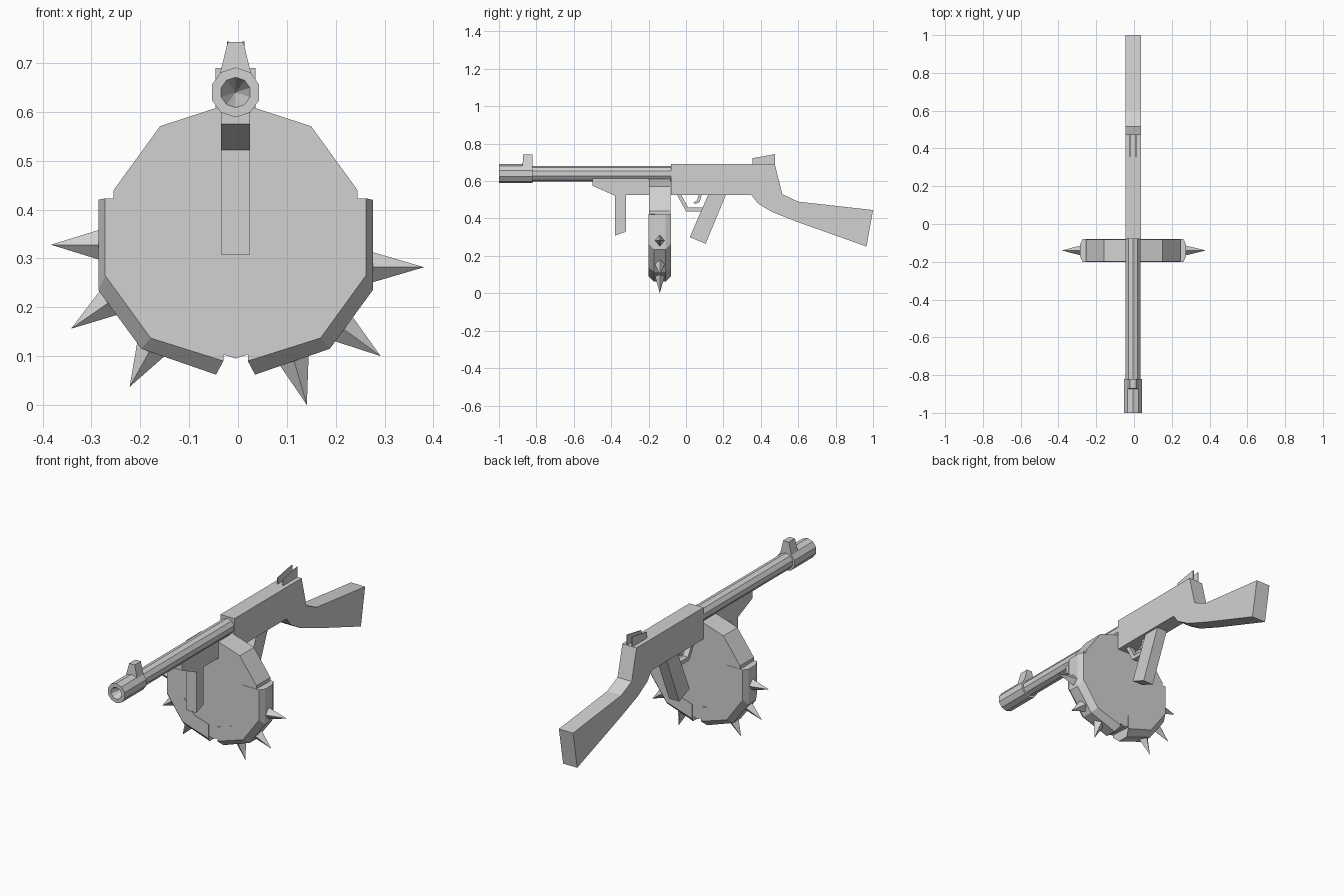
import bpy, bmesh, math
from mathutils import Vector

cube = bpy.data.objects.get("Cube")
if cube:
    bpy.data.objects.remove(cube, do_unlink=True)

CX = -0.005      # middle plane of the gun
DRUM_Y = -0.14   # middle of the drum

grey = bpy.data.materials.new("plain_grey")
grey.use_nodes = True
grey.diffuse_color = (0.64, 0.64, 0.64, 1)
grey.node_tree.nodes["Principled BSDF"].inputs["Base Color"].default_value = (0.64, 0.64, 0.64, 1)


def finish(name, bm):
    bmesh.ops.recalc_face_normals(bm, faces=bm.faces)
    mesh = bpy.data.meshes.new(name)
    bm.to_mesh(mesh)
    bm.free()
    mesh.materials.append(grey)
    obj = bpy.data.objects.new(name, mesh)
    bpy.context.collection.objects.link(obj)
    return obj


def loft(name, rings, cap_start=True, cap_end=True):
    """Skin a row of equal-length point rings."""
    bm = bmesh.new()
    rows = [[bm.verts.new(p) for p in ring] for ring in rings]
    n = len(rows[0])
    for a, b in zip(rows, rows[1:]):
        for i in range(n):
            j = (i + 1) % n
            bm.faces.new((a[i], a[j], b[j], b[i]))
    if cap_start:
        bm.faces.new(rows[0])
    if cap_end:
        bm.faces.new(rows[-1])
    return finish(name, bm)


def side_plate(name, outline, width, x=CX):
    """Extrude a (y, z) outline across x."""
    return loft(name, [[(x + s * width / 2, y, z) for y, z in outline] for s in (-1, 1)])


def ring(radius, y, z, sides=10):
    """Ring round the y axis with a corner at the top."""
    angles = [math.pi / 2 + math.tau * i / sides for i in range(sides)]
    return [(CX + radius * math.cos(a), y, z + radius * math.sin(a)) for a in angles]


# Receiver and stock
side_plate("receiver_and_stock", [
    (-0.08, 0.69), (0.475, 0.69), (0.515, 0.53), (0.6, 0.49), (1, 0.445), (0.965, 0.25),
    (0.6, 0.38), (0.46, 0.435), (0.385, 0.48), (0.35, 0.525), (-0.08, 0.525)], 0.082)

# Barrel and hollow muzzle
BORE_Z = 0.64
loft("barrel", [ring(0.041, y, BORE_Z) for y in (-0.83, -0.07)])
loft("muzzle", [ring(r, y, BORE_Z) for r, y in
                ((0.001, -0.92), (0.031, -1), (0.051, -1), (0.051, -0.82))])

# Front sight, tapering upward
loft("front_sight", [
    [(CX + sx * w, y, z) for sx, y in ((-1, y0), (1, y0), (1, -0.82), (-1, -0.82))]
    for w, y0, z in ((0.034, -0.875, 0.67), (0.016, -0.87, 0.743))])

# Rear sight fins
for side, sx in (("right", -1), ("left", 1)):
    side_plate("rear_sight_" + side,
               [(0.355, 0.685), (0.355, 0.722), (0.475, 0.744), (0.475, 0.685)],
               0.005, CX + sx * 0.0155)

# Fore grip, rear grip, trigger and its guard
side_plate("fore_grip", [
    (-0.5, 0.615), (-0.5, 0.575), (-0.38, 0.522), (-0.38, 0.308), (-0.32, 0.33),
    (-0.32, 0.525), (-0.1, 0.525), (-0.1, 0.615)], 0.06)
side_plate("rear_grip", [(0.12, 0.53), (0.215, 0.53), (0.105, 0.265), (0.02, 0.3)], 0.06)
side_plate("trigger_guard", [
    (-0.05, 0.53), (0, 0.438), (0.085, 0.438), (0.095, 0.458), (0.012, 0.458), (-0.028, 0.53)], 0.03)
side_plate("trigger", [
    (0.068, 0.53), (0.06, 0.498), (0.04, 0.485), (0.05, 0.478), (0.073, 0.488), (0.085, 0.53)], 0.015)

# Drum magazine
loft("drum", [ring(0.263, DRUM_Y + d, 0.358) for d in (-0.058, 0.058)])

# Armour bands: inner and outer paths, with a bevelled rim, mirrored
inner = [(0.168, 0.423), (0.168, 0.265), (0.108, 0.19), (0.025, 0.165)]
rim = [(0.267, 0.423), (0.267, 0.265), (0.174, 0.137), (0.025, 0.09)]
crest = [(0.281, 0.42), (0.281, 0.235), (0.193, 0.115), (0.04, 0.062)]
for side, sx in (("right", -1), ("left", 1)):
    sections = []
    for a, b, c in zip(inner, rim, crest):
        section = [(a, -0.06), (b, -0.06), (c, -0.03), (c, 0.03), (b, 0.06), (a, 0.06)]
        sections.append([(CX + sx * p[0], DRUM_Y + d, p[1]) for p, d in section])
    loft("armour_band_" + side, sections)


# Four-sided spikes, each given by the middle of its base and its tip
def spike(name, base, tip):
    foot = Vector((base[0], DRUM_Y, base[1]))
    point = Vector((tip[0], DRUM_Y, tip[1]))
    axis = (point - foot).normalized()
    across = axis.cross(Vector((0, 1, 0)))
    foot -= axis * 0.01
    bm = bmesh.new()
    corners = [bm.verts.new(foot + d) for d in (
        across * 0.034, Vector((0, 0.028, 0)), across * -0.034, Vector((0, -0.028, 0)))]
    apex = bm.verts.new(point)
    bm.faces.new(corners)
    for i in range(4):
        bm.faces.new((corners[i], corners[(i + 1) % 4], apex))
    finish(name, bm)


spikes = {
    "right_upper": ((-0.283, 0.328), (-0.383, 0.328)),
    "right_middle": ((-0.264, 0.21), (-0.342, 0.156)),
    "right_lower": ((-0.18, 0.112), (-0.222, 0.037)),
    "left_upper": ((0.275, 0.282), (0.381, 0.282)),
    "left_middle": ((0.217, 0.155), (0.292, 0.1)),
    "left_lower": ((0.115, 0.09), (0.141, 0)),
}
for label, (base, tip) in spikes.items():
    spike("spike_" + label, base, tip)
